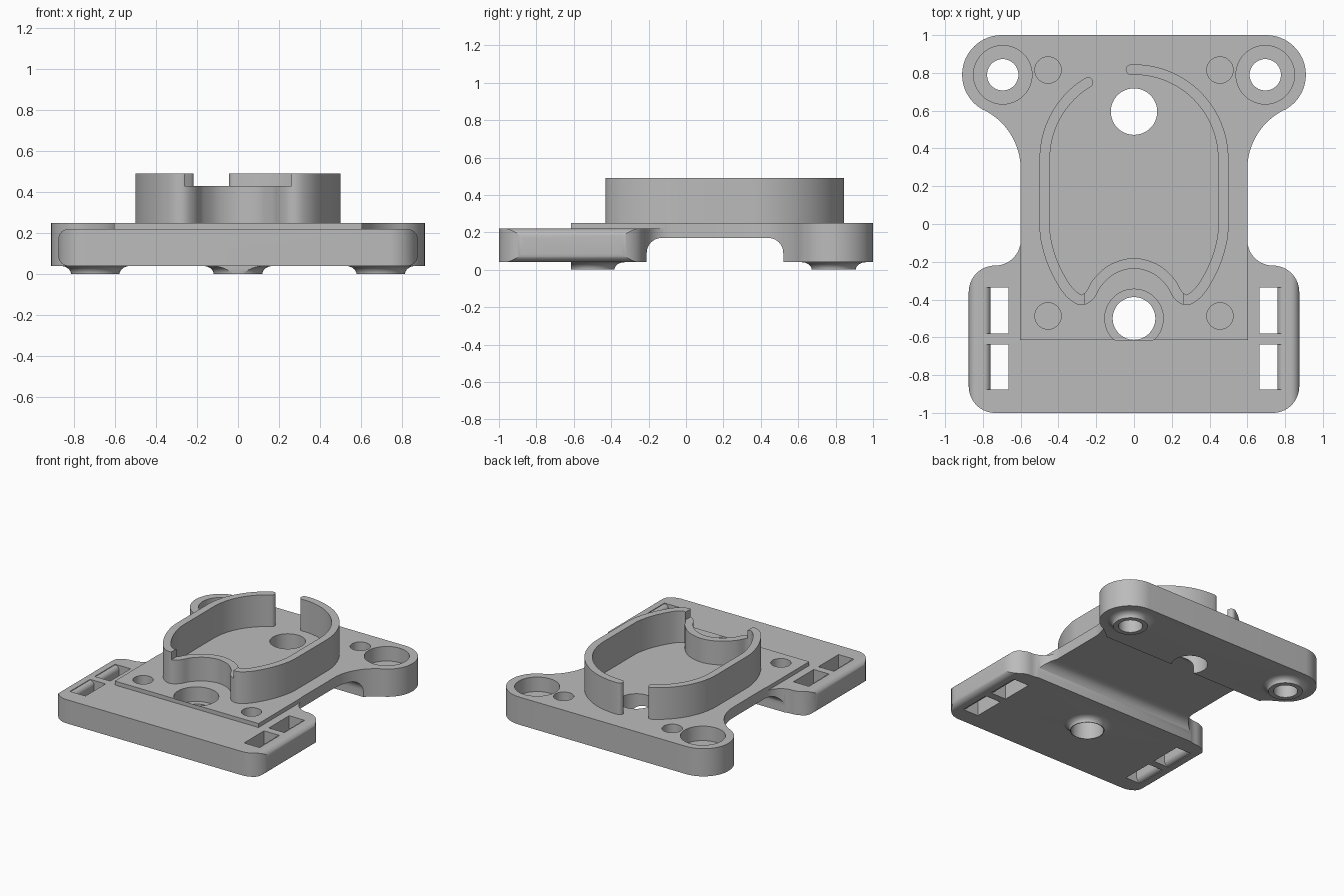
import bpy, bmesh, math
from mathutils import Vector

if "Cube" in bpy.data.objects:
    bpy.data.objects.remove(bpy.data.objects["Cube"])

grey = bpy.data.materials.new("plain_grey")
grey.diffuse_color = (0.5, 0.5, 0.5, 1)
grey.use_nodes = True
grey.node_tree.nodes["Principled BSDF"].inputs["Base Color"].default_value = grey.diffuse_color


def arc(cx, cy, r, a0, a1, n=16, ry=None):
    ry = r if ry is None else ry
    angles = [math.radians(a0 + (a1 - a0) * i / n) for i in range(n + 1)]
    return [(cx + r * math.cos(a), cy + ry * math.sin(a)) for a in angles]


def mirror(pts):
    return [(-x, y) for x, y in reversed(pts)]


def prism(name, pts, lo, hi, axis="z"):
    """Extrude a 2D profile along an axis (x: profile is yz, y: profile is xz)."""
    place = {"x": lambda a, b, t: (t, a, b),
             "y": lambda a, b, t: (a, t, b),
             "z": lambda a, b, t: (a, b, t)}[axis]
    bm = bmesh.new()
    low = [bm.verts.new(place(a, b, lo)) for a, b in pts]
    high = [bm.verts.new(place(a, b, hi)) for a, b in pts]
    bm.faces.new(low)
    bm.faces.new(high)
    for i in range(len(pts)):
        j = (i + 1) % len(pts)
        bm.faces.new((low[i], low[j], high[j], high[i]))
    return finish(name, bm)


def finish(name, bm):
    bmesh.ops.remove_doubles(bm, verts=bm.verts, dist=1e-5)
    bmesh.ops.recalc_face_normals(bm, faces=bm.faces)
    mesh = bpy.data.meshes.new(name)
    bm.to_mesh(mesh)
    bm.free()
    mesh.materials.append(grey)
    ob = bpy.data.objects.new(name, mesh)
    bpy.context.collection.objects.link(ob)
    return ob


def box(name, x0, x1, y0, y1, z0, z1):
    return prism(name, [(x0, y0), (x1, y0), (x1, y1), (x0, y1)], z0, z1)


def disc(name, x, y, r, z0, z1, n=48):
    return prism(name, arc(x, y, r, 0, 360, n)[:-1], z0, z1)


def combine(target, tool, operation="DIFFERENCE"):
    bpy.context.view_layer.objects.active = target
    mod = target.modifiers.new("bool", "BOOLEAN")
    mod.operation, mod.solver, mod.object = operation, "EXACT", tool
    bpy.ops.object.modifier_apply(modifier=mod.name)
    bpy.data.objects.remove(tool)


def smooth(ob):
    bpy.ops.object.select_all(action="DESELECT")
    ob.select_set(True)
    bpy.context.view_layer.objects.active = ob
    bpy.ops.object.shade_smooth_by_angle(angle=math.radians(30))


# base plate: two rear ears, narrow waist, wide front
half = (arc(0.735, -0.86, 0.14, -90, 0)
        + arc(0.735, -0.36, 0.14, 0, 90)
        + arc(0.735, -0.085, 0.135, -90, -180)
        + arc(0.95, 0.29, 0.35, 180, 116.6)
        + arc(0.70, 0.79, 0.21, -63.4, 90, 28))
base = prism("base_plate", half + mirror(half), 0.04, 0.25)

# front section is slightly lower around the raised middle
combine(base, box("step", -1.2, 1.2, -1.2, -0.615, 0.22, 0.4))
for s in (-1, 1):
    x0, x1 = sorted((s * 0.603, s * 1.2))
    combine(base, box("side_step", x0, x1, -1.2, 0.1, 0.22, 0.4))

# rounded long edges of the front section
for s in (-1, 1):
    edge = ([(1.0, 0.3), (0.825, 0.3)] + arc(0.825, 0.17, 0.05, 90, 0, 8)
            + arc(0.825, 0.09, 0.05, 0, -90, 8) + [(0.825, -0.1), (1.0, -0.1)])
    combine(base, prism("edge_round", [(s * x, z) for x, z in edge], -1.1, -0.05, "y"))

# arched channel across the underside
channel = ([(-0.21, -0.1)] + arc(-0.13, 0.09, 0.08, 180, 90, 10)
           + arc(0.44, 0.09, 0.08, 90, 0, 10) + [(0.52, -0.1)])
combine(base, prism("channel", channel, -1.2, 1.2, "x"))

# strap slots with a rounded outer bar
for s in (-1, 1):
    slot = ([(0.665, -0.1), (0.665, 0.4), (0.795, 0.4)]
            + arc(0.795, 0.18, 0.035, 90, 180, 8)
            + arc(0.795, 0.08, 0.035, 180, 270, 8) + [(0.795, -0.1)])
    for y0, y1 in ((-0.58, -0.337), (-0.877, -0.637)):
        combine(base, prism("slot", [(s * x, z) for x, z in slot], y0, y1, "y"))


# flared bosses under the screw holes
def boss(x, y):
    profile = [(0, 0)] + arc(0.17, 0, 0.052, 180, 90, 8, 0.04) + [(0.17, 0.08), (0, 0.08)]
    bm = bmesh.new()
    verts = [bm.verts.new((r, 0, z)) for r, z in profile]
    edges = [bm.edges.new(p) for p in zip(verts, verts[1:])]
    bmesh.ops.spin(bm, geom=verts + edges, cent=(0, 0, 0), axis=(0, 0, 1),
                   angle=math.tau, steps=48)
    bmesh.ops.translate(bm, verts=bm.verts, vec=(x, y, 0))
    return finish("boss", bm)


for x, y in ((-0.695, 0.79), (0.695, 0.79), (0, -0.5)):
    b = boss(x, y)
    if x == 0:
        combine(b, box("boss_trim", -1, 1, -1, -0.615, -0.1, 0.3))
    combine(base, b, "UNION")

# screw holes with counterbores
for x in (-0.695, 0.695):
    combine(base, disc("counterbore", x, 0.79, 0.155, 0.14, 0.4))
    combine(base, disc("screw_hole", x, 0.79, 0.083, -0.1, 0.4))
front_bore = [(x, max(y, -0.615)) for x, y in arc(0, -0.5, 0.155, 0, 360, 48)[:-1]]
combine(base, prism("front_counterbore", front_bore, 0.14, 0.4))
combine(base, disc("front_hole", 0, -0.5, 0.113, -0.1, 0.4))
combine(base, disc("rear_hole", 0, 0.595, 0.123, -0.1, 0.4))

# shallow blind holes
for x in (-0.455, 0.455):
    for y in (-0.487, 0.815):
        combine(base, disc("blind_hole", x, y, 0.07, 0.15, 0.4, 32))
smooth(base)


# thin upright wall: open at the rear, dented inwards at the front
def catmull(pts, n=6):
    p = [Vector(q) for q in pts]
    out = []
    for a, b, c, d in zip(p, p[1:], p[2:], p[3:]):
        for i in range(n):
            t = i / n
            out.append(tuple(0.5 * (2 * b + (c - a) * t + (2 * a - 5 * b + 4 * c - d) * t * t
                                    + (3 * b - a - 3 * c + d) * t ** 3)))
    return out


left = [(-0.4725, 0.1), (-0.4725, 0.0), (-0.467, -0.08), (-0.437, -0.19), (-0.39, -0.29),
        (-0.338, -0.365), (-0.28, -0.402), (-0.233, -0.375), (-0.19, -0.305), (-0.11, -0.237)]
path = (arc(0, 0.345, 0.4725, 121, 180, 20)
        + catmull(left + [(0, -0.208)] + mirror(left))
        + arc(0, 0.345, 0.4725, 0, 92, 32))
w = 0.0275
outer, inner = [], []
for i, q in enumerate(path):
    d = Vector(path[min(i + 1, len(path) - 1)]) - Vector(path[max(i - 1, 0)])
    nrm = Vector((d.y, -d.x)).normalized() * w
    outer.append((q[0] + nrm.x, q[1] + nrm.y))
    inner.append((q[0] - nrm.x, q[1] - nrm.y))


def cap(centre, start):
    a = math.degrees(math.atan2(start[1] - centre[1], start[0] - centre[0]))
    return arc(*centre, w, a, a + 180, 8)[1:-1]


wall = prism("upright_wall", outer + cap(path[-1], outer[-1]) + inner[::-1]
             + cap(path[0], inner[0]), 0.245, 0.49)
combine(wall, box("wall_notch", -0.26, 0.26, -0.6, 0, 0.43, 0.6))
smooth(wall)
